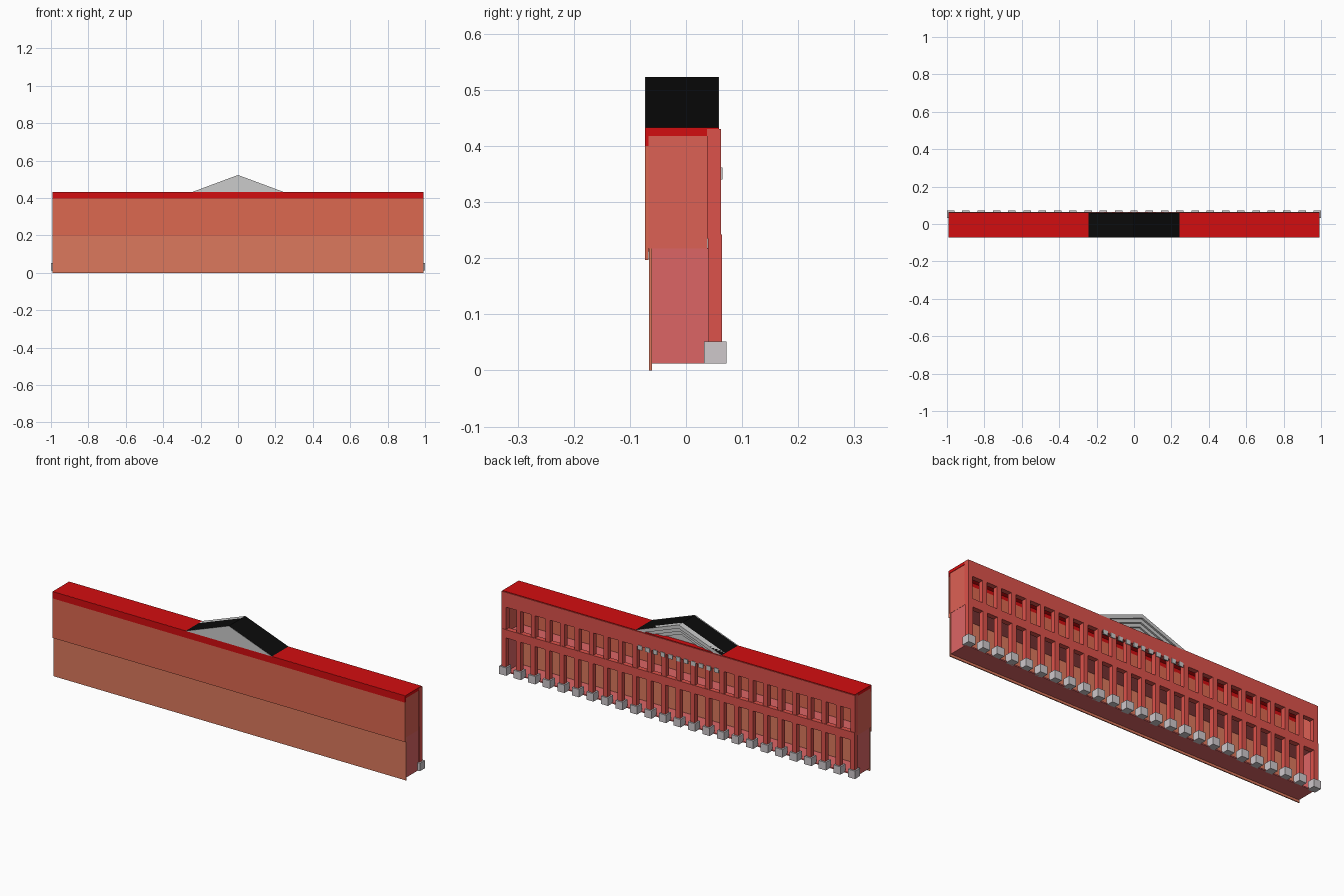
import bpy, bmesh

if "Cube" in bpy.data.objects:
    bpy.data.objects.remove(bpy.data.objects["Cube"])


def material(name, r, g, b):
    m = bpy.data.materials.new(name)
    m.diffuse_color = (r, g, b, 1)
    m.use_nodes = True
    m.node_tree.nodes["Principled BSDF"].inputs["Base Color"].default_value = m.diffuse_color
    return m


ORANGE = material("upper_orange", 0.72, 0.14, 0.08)
LIGHT = material("lower_orange", 0.72, 0.19, 0.11)
CORAL = material("coral", 0.72, 0.12, 0.09)
PINK = material("pink", 0.72, 0.13, 0.13)
BRICK = material("brick", 0.72, 0.085, 0.07)
RED = material("roof_red", 0.65, 0.004, 0.005)
BLACK = material("roof_black", 0.003, 0.003, 0.003)
STONE = material("stone", 0.62, 0.58, 0.6)


def finish(name, bm, mat):
    bmesh.ops.recalc_face_normals(bm, faces=bm.faces)
    me = bpy.data.meshes.new(name)
    bm.to_mesh(me)
    bm.free()
    if mat:
        me.materials.append(mat)
    ob = bpy.data.objects.new(name, me)
    bpy.context.collection.objects.link(ob)
    return ob


def boxes(name, spans, mat=None):
    """One object from boxes given as x0, x1, y0, y1, z0, z1."""
    bm = bmesh.new()
    for x0, x1, y0, y1, z0, z1 in spans:
        vs = bmesh.ops.create_cube(bm, size=1)["verts"]
        for v in vs:
            v.co.x = x0 if v.co.x < 0 else x1
            v.co.y = y0 if v.co.y < 0 else y1
            v.co.z = z0 if v.co.z < 0 else z1
    return finish(name, bm, mat)


def prism(name, profile, y0, y1, mat=None):
    """Extrude an x, z outline along y."""
    bm = bmesh.new()
    f = bm.faces.new([bm.verts.new((x, y0, z)) for x, z in profile])
    ext = bmesh.ops.extrude_face_region(bm, geom=[f])["geom"]
    for v in ext:
        if isinstance(v, bmesh.types.BMVert):
            v.co.y = y1
    return finish(name, bm, mat)


W = 0.991
# Front walls
boxes("front_wall_lower", [(-W, W, -0.066, -0.061, 0, 0.217)], LIGHT)
boxes("front_wall_upper", [(-W, W, -0.073, -0.067, 0.197, 0.40)], ORANGE)

# End walls
boxes("end_walls_lower", [(s * 0.978, s * 0.988, -0.065, 0.04, 0.012, 0.217)
                          for s in (-1, 1)], PINK)
boxes("end_walls_upper", [(s * 0.978, s * 0.989, -0.07, 0.038, 0.217, 0.418)
                          for s in (-1, 1)], CORAL)

# Floors
boxes("ground_floor", [(-0.985, 0.985, -0.062, 0.04, 0.012, 0.018)], PINK)
boxes("upper_floor", [(-0.985, 0.985, -0.068, 0.042, 0.212, 0.218)], PINK)

# Flat roof with front fascia
boxes("flat_roof", [(-W, W, -0.0725, 0.059, 0.418, 0.433)], RED)
boxes("roof_fascia", [(-W, W, -0.0735, -0.067, 0.398, 0.4325)], RED)

# Colonnade along the back
xs = [-0.98 + i * 1.96 / 24 for i in range(25)]
boxes("upper_columns", [(x - 0.0125, x + 0.0125, 0.037, 0.062, 0.235, 0.36)
                        for x in xs], BRICK)
boxes("lower_columns", [(x - 0.0125, x + 0.0125, 0.04, 0.0645, 0.05, 0.21)
                        for x in xs], BRICK)
boxes("column_bases", [(x - 0.02, x + 0.02, 0.032, 0.072, 0.012, 0.052)
                       for x in xs], STONE)
boxes("top_beam", [(-0.9925, 0.9925, 0.037, 0.062, 0.355, 0.43)], BRICK)
boxes("middle_beam", [(-0.9925, 0.9925, 0.039, 0.0645, 0.2, 0.242)], BRICK)

# Plain ornament blocks on the top beam
boxes("beam_blocks", [(i * 0.043 - 0.012, i * 0.043 + 0.012, 0.06, 0.065, 0.34, 0.362)
                      for i in range(-5, 6)])

# Pediment: black roof over a grey gable, stepped inwards at the back
HW, Z0, Z1 = 0.245, 0.432, 0.523
T = 0.004
prism("pediment_roof", [(-HW, Z0), (0, Z1), (HW, Z0), (HW - 0.012, Z0),
                        (0, Z1 - T), (-HW + 0.012, Z0)], -0.0725, 0.058, BLACK)
prism("front_gable", [(-HW, Z0), (0, Z1), (HW, Z0)], -0.0735, -0.068)
for i, y in enumerate((0.059, 0.05, 0.041)):
    a, b = 1 - 0.2 * i, 1 - 0.2 * (i + 1)
    h = Z1 - Z0
    prism("back_gable_step_%d" % (i + 1),
          [(-HW * a, Z0), (0, Z0 + h * a), (HW * a, Z0),
           (HW * b, Z0), (0, Z0 + h * b), (-HW * b, Z0)], 0.03, y)
prism("back_gable_panel", [(-HW * 0.45, Z0), (0, Z0 + (Z1 - Z0) * 0.45),
                           (HW * 0.45, Z0)], 0.028, 0.033)
